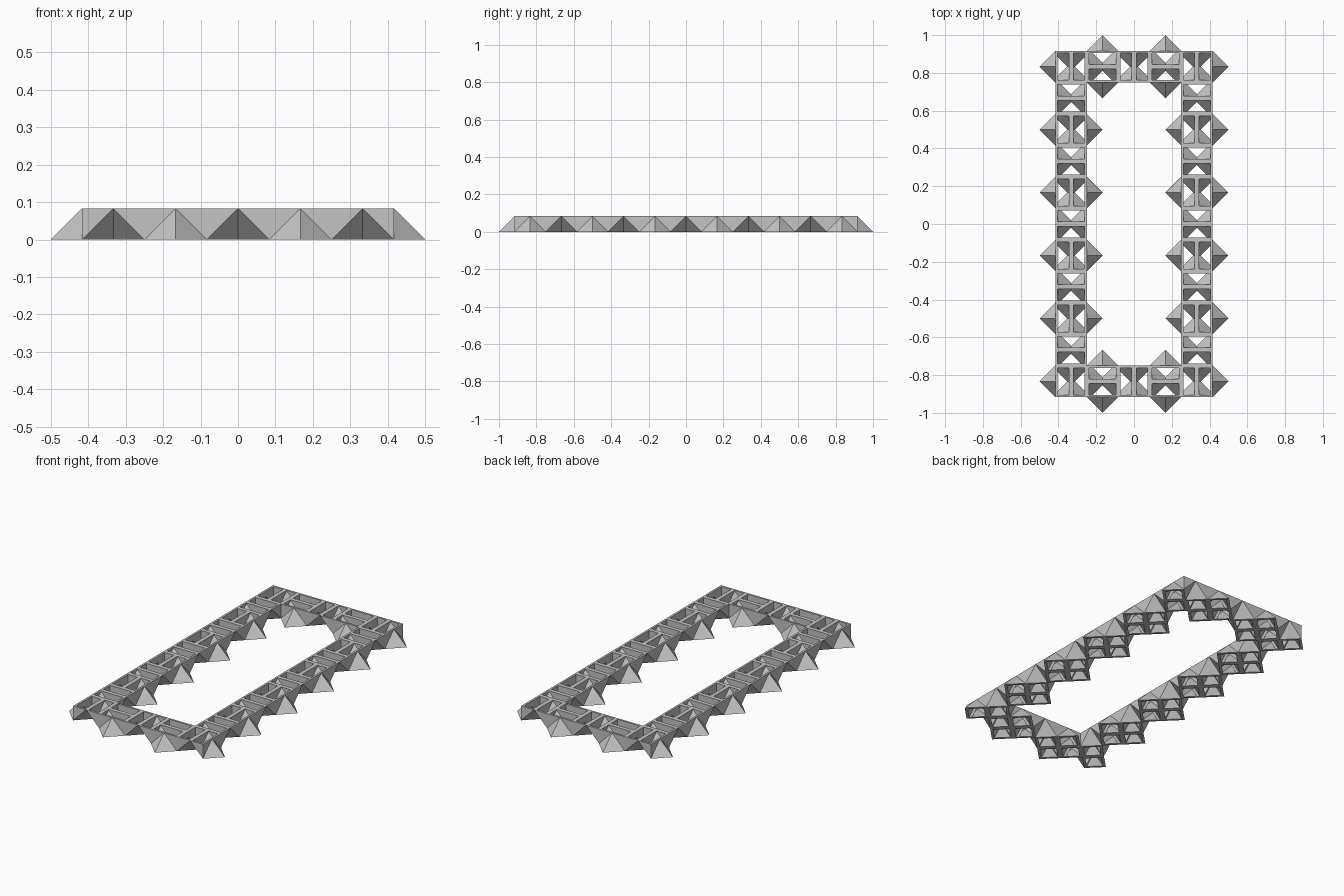
import bpy, bmesh, math
from mathutils import Matrix

cube = bpy.data.objects.get("Cube")
if cube:
    bpy.data.objects.remove(cube, do_unlink=True)

CELL = 1 / 6            # size of one block
H = CELL / 2            # half block, also the height
T = 0.012               # wall thickness
S = T * math.sqrt(3)    # the wall measured along an axis on sloped faces
E = 0.004               # cutter overshoot

grey = bpy.data.materials.new("stone_grey")
grey.use_nodes = True
colour = (0.55, 0.55, 0.55, 1)
grey.diffuse_color = colour
grey.node_tree.nodes["Principled BSDF"].inputs["Base Color"].default_value = colour


def add_object(name, bm):
    bmesh.ops.recalc_face_normals(bm, faces=bm.faces[:])
    mesh = bpy.data.meshes.new(name)
    bm.to_mesh(mesh)
    bm.free()
    obj = bpy.data.objects.new(name, mesh)
    bpy.context.collection.objects.link(obj)
    return obj


def hull_object(name, points):
    bm = bmesh.new()
    for p in points:
        bm.verts.new(p)
    bmesh.ops.convex_hull(bm, input=bm.verts[:])
    loose = [v for v in bm.verts if not v.link_faces]
    bmesh.ops.delete(bm, geom=loose, context='VERTS')
    return add_object(name, bm)


def both(x, y, z):
    return [(x, y, z), (x, -y, z)]


# Solid half block: square top, pyramid nose at the side, notches front and back
bm = bmesh.new()
points = {
    "mid_f": (0, -H, H), "mid_b": (0, H, H), "top_f": (H, -H, H), "top_b": (H, H, H),
    "peak": (H, 0, H), "low_f": (H, -H, 0), "low_b": (H, H, 0),
    "tip": (2 * H, 0, 0), "centre": (0, 0, 0)}
v = {name: bm.verts.new(p) for name, p in points.items()}
for face in ("mid_f top_f peak top_b mid_b", "low_f tip low_b centre",
             "mid_f mid_b centre",
             "top_f low_f peak", "top_b low_b peak",
             "peak low_f tip", "peak low_b tip",
             "mid_f low_f top_f", "mid_b low_b top_b",
             "mid_f low_f centre", "mid_b low_b centre"):
    bm.faces.new([v[n] for n in face.split()])
half = add_object("half_block", bm)

# Pocket open to the top, and pyramid hollow open to the bottom
wall = H - T
pocket = hull_object("pocket_cutter",
                     both(T, wall, H + E) + both(wall, wall, H + E)
                     + both(T, wall, H - 2 * T + S) + both(wall, wall, S)
                     + both(wall, wall - S - E, -E)
                     + [(S + E, 0, -E), (T, 0, S - T)])
r = H - S + E
hollow = hull_object("hollow_cutter",
                     both(H, r, -E) + [(H - r, 0, -E), (H + r, 0, -E), (H, 0, H - S)])
for cutter in (pocket, hollow):
    cutter.hide_render = True
    mod = half.modifiers.new(cutter.name, 'BOOLEAN')
    mod.operation = 'DIFFERENCE'
    mod.solver = 'EXACT'
    mod.object = cutter

# Mirror the hollowed half into a whole block
bpy.context.view_layer.update()
cut = bpy.data.meshes.new_from_object(
    half.evaluated_get(bpy.context.evaluated_depsgraph_get()))
bm = bmesh.new()
bm.from_mesh(cut)
inner = [f for f in bm.faces if all(abs(p.co.x) < 1e-5 for p in f.verts)]
bmesh.ops.delete(bm, geom=inner, context='FACES')
copy = bmesh.ops.duplicate(bm, geom=bm.verts[:] + bm.edges[:] + bm.faces[:])["geom"]
bmesh.ops.transform(bm, matrix=Matrix.Scale(-1, 4, (1, 0, 0)),
                    verts=[g for g in copy if isinstance(g, bmesh.types.BMVert)])
bmesh.ops.reverse_faces(bm, faces=[g for g in copy if isinstance(g, bmesh.types.BMFace)])
bmesh.ops.remove_doubles(bm, verts=bm.verts[:], dist=1e-5)
block = bpy.data.meshes.new("block")
bm.to_mesh(block)
bm.free()
block.materials.clear()
block.materials.append(grey)
for helper in (half, pocket, hollow):
    bpy.data.objects.remove(helper, do_unlink=True)

# Interlocking ring of blocks, every second one turned a quarter
for i in range(-2, 3):
    for j in range(-5, 6):
        if abs(i) < 2 and abs(j) < 5:
            continue
        across = (i + j) % 2 == 1
        obj = bpy.data.objects.new("block_across" if across else "block_along", block)
        obj.location = (i * CELL, j * CELL, 0)
        obj.rotation_euler.z = 0 if across else math.pi / 2
        bpy.context.collection.objects.link(obj)
